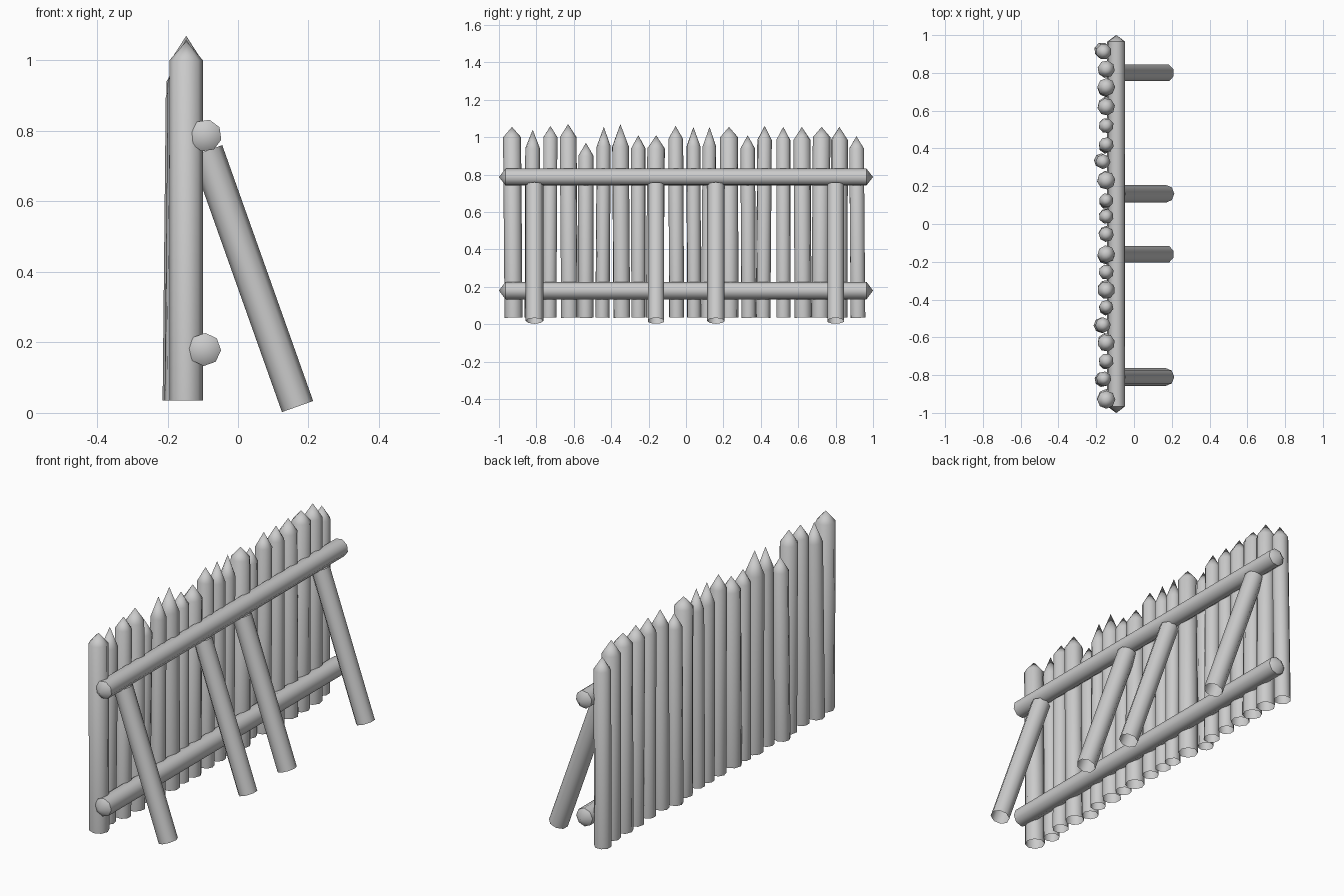
import bpy, bmesh, math
from mathutils import Vector

if "Cube" in bpy.data.objects:
    bpy.data.objects.remove(bpy.data.objects["Cube"])

wood = bpy.data.materials.new("light_grey")
wood.use_nodes = True
GREY = (0.6, 0.6, 0.6, 1)
wood.diffuse_color = GREY
wood.node_tree.nodes["Principled BSDF"].inputs["Base Color"].default_value = GREY


def log(name, start, end, radius, start_tip=0, end_tip=0, turn=0.0, sides=8):
    """Round log from start to end, open at an end unless it has a pointed tip."""
    start, end = Vector(start), Vector(end)
    axis = (end - start).normalized()
    side = axis.cross(Vector((0, 1, 0)) if abs(axis.y) < 0.9 else Vector((0, 0, 1))).normalized()
    up = axis.cross(side)
    bm = bmesh.new()
    rings = []
    for centre in (start, end):
        ring = []
        for i in range(sides):
            a = math.tau * i / sides + turn
            ring.append(bm.verts.new(centre + radius * (side * math.cos(a) + up * math.sin(a))))
        rings.append(ring)
    first, last = rings
    tips = [(first, start - axis * start_tip, start_tip), (last, end + axis * end_tip, end_tip)]
    for i in range(sides):
        j = (i + 1) % sides
        bm.faces.new((first[i], first[j], last[j], last[i]))
    for ring, point, length in tips:
        if length:
            apex = bm.verts.new(point)
            for i in range(sides):
                bm.faces.new((ring[i], ring[(i + 1) % sides], apex))
    bmesh.ops.recalc_face_normals(bm, faces=bm.faces)
    # an open tube needs its outside confirmed
    face = bm.faces[0] if not hasattr(bm.faces, "ensure_lookup_table") else list(bm.faces)[0]
    if face.normal.dot(face.calc_center_median() - (start + end) / 2) < 0:
        bmesh.ops.reverse_faces(bm, faces=bm.faces)
    mesh = bpy.data.meshes.new(name)
    bm.to_mesh(mesh)
    bm.free()
    mesh.materials.append(wood)
    obj = bpy.data.objects.new(name, mesh)
    bpy.context.collection.objects.link(obj)
    bpy.ops.object.select_all(action="DESELECT")
    obj.select_set(True)
    bpy.context.view_layer.objects.active = obj
    bpy.ops.object.shade_smooth_by_angle(angle=math.radians(50 if start_tip else 46))
    return obj


# Pointed stakes: y, radius, shoulder height, tip height
STAKES = [
    (-.93, .048, 1.0, 1.055), (-.82, .040, .94, 1.04), (-.725, .040, 1.0, 1.06),
    (-.63, .046, 1.0, 1.07), (-.535, .041, .90, .97), (-.44, .038, .95, 1.055),
    (-.35, .047, .95, 1.07), (-.255, .040, .94, 1.01), (-.16, .047, .94, 1.01),
    (-.055, .040, .99, 1.06), (.04, .039, .95, 1.055), (.125, .038, .95, 1.055),
    (.23, .048, 1.0, 1.055), (.33, .039, .94, 1.01), (.42, .040, .985, 1.06),
    (.52, .040, .985, 1.055), (.62, .046, .985, 1.055), (.725, .047, 1.0, 1.055),
    (.82, .046, .985, 1.055), (.912, .042, .94, 1.005),
]
SET_BACK = {1: .013, 4: .017, 13: .017, 19: .013}
for n, (y, r, shoulder, tip) in enumerate(STAKES):
    x = -.147 - SET_BACK.get(n, 0)
    lean = .006 if n in SET_BACK else 0
    sway = .008 * math.cos(2 * n)
    log(f"stake_{n + 1}", (x - lean * 1.5, y + sway, .035), (x, y, shoulder), r,
        end_tip=tip - shoulder, turn=n * .6)

# Horizontal rails with short pointed ends
for name, x, z, r, turn in (("upper_rail", -.092, .787, .046, .25), ("lower_rail", -.095, .18, .047, .05)):
    log(name, (x, -.965, z), (x, .965, z), r, .035, .035, turn)

# Slanted props
for n, y in enumerate((-.81, -.16, .16, .80)):
    log(f"prop_{n + 1}", (.169, y, .018), (-.089, y, .744), .047, turn=math.pi / 8 * (n % 2))
